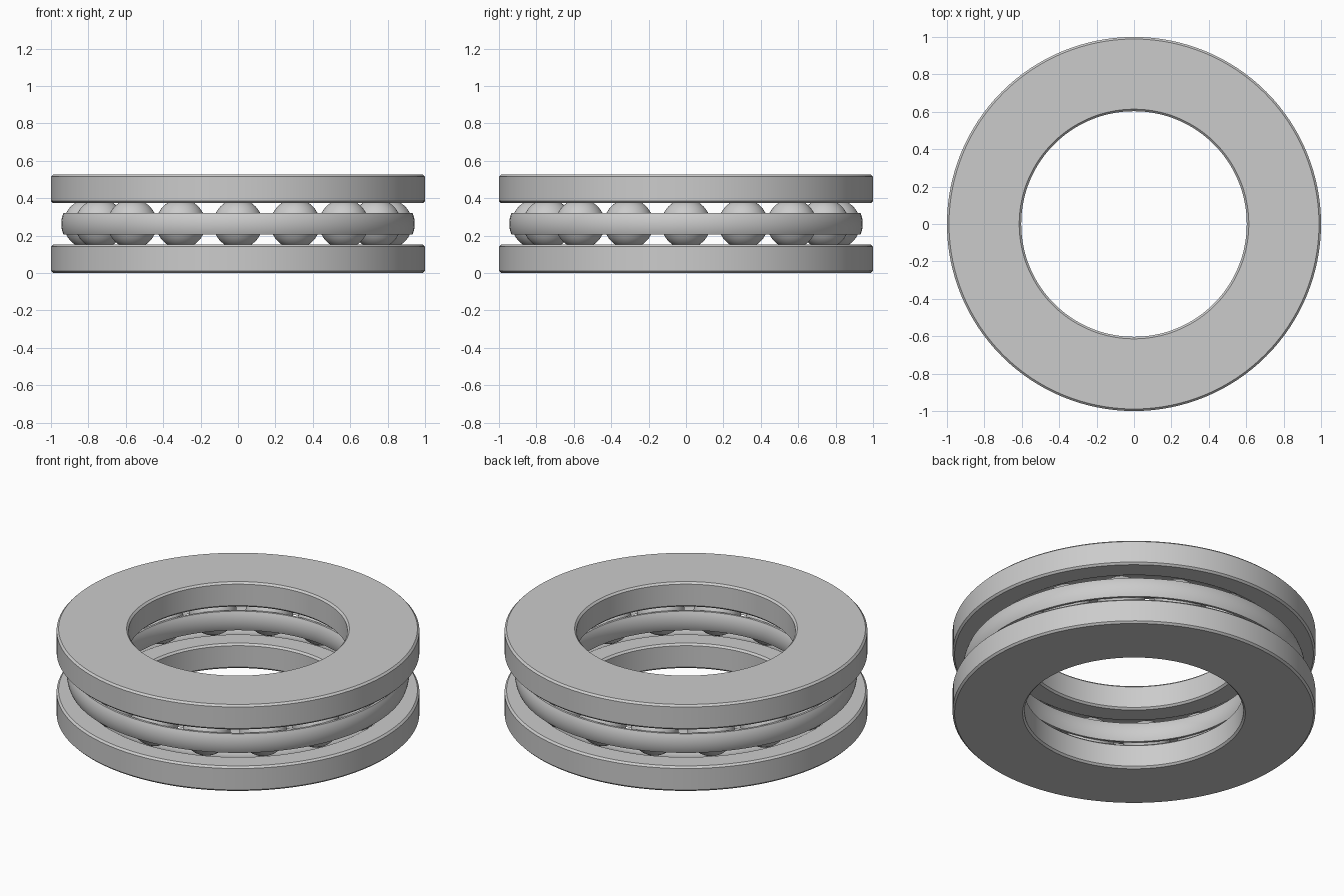
import bpy
import bmesh
from math import sin, cos, asin, pi, radians, tau, sqrt

MID = 0.263          # height of the ball centres
PITCH = 0.8          # radius of the ball circle
BALL_R = 0.132
BALLS = 16
SEGMENTS = 128

cube = bpy.data.objects.get("Cube")
if cube:
    bpy.data.objects.remove(cube, do_unlink=True)

steel = bpy.data.materials.new("steel grey")
steel.use_nodes = True
steel.diffuse_color = (0.6, 0.6, 0.6, 1)
steel.node_tree.nodes["Principled BSDF"].inputs["Base Color"].default_value = (0.6, 0.6, 0.6, 1)


def finish(name, bm):
    """Turn a bmesh into a smooth-shaded object with sharp edges kept."""
    bmesh.ops.recalc_face_normals(bm, faces=bm.faces[:])
    mesh = bpy.data.meshes.new(name)
    bm.to_mesh(mesh)
    bm.free()
    mesh.materials.append(steel)
    obj = bpy.data.objects.new(name, mesh)
    bpy.context.collection.objects.link(obj)
    bpy.ops.object.select_all(action="DESELECT")
    obj.select_set(True)
    bpy.context.view_layer.objects.active = obj
    bpy.ops.object.shade_smooth_by_angle(angle=radians(30))
    return obj


def lathe(name, profile):
    """Revolve a closed (radius, height) profile around z."""
    bm = bmesh.new()
    rings = []
    for i in range(SEGMENTS):
        a = tau * i / SEGMENTS
        rings.append([bm.verts.new((r * cos(a), r * sin(a), z)) for r, z in profile])
    n = len(profile)
    for i, ring in enumerate(rings):
        following = rings[(i + 1) % SEGMENTS]
        for j in range(n):
            k = (j + 1) % n
            bm.faces.new((ring[j], following[j], following[k], ring[k]))
    return finish(name, bm)


def arc(radius, start, end, steps):
    """Points of an arc about the ball centre in the cross-section."""
    angles = [start + (end - start) * i / steps for i in range(steps + 1)]
    return [(PITCH + radius * cos(a), MID + radius * sin(a)) for a in angles]


# Washers: chamfered rings with a shallow ball groove facing the middle
INNER, OUTER, THICK, CHAMFER = 0.603, 1.0, 0.152, 0.011
groove_r = BALL_R + 0.002
half = asin((MID - THICK) / groove_r)
groove = arc(groove_r, -half, half - pi, 10)
lower = [
    (INNER, CHAMFER), (INNER + CHAMFER, 0), (OUTER - CHAMFER, 0), (OUTER, CHAMFER),
    (OUTER, THICK - CHAMFER), (OUTER - CHAMFER, THICK), *groove,
    (INNER + CHAMFER, THICK), (INNER, THICK - CHAMFER),
]
lathe("lower_washer", lower)
lathe("upper_washer", [(r, 2 * MID - z) for r, z in lower])

# Cage: thin curved bands hugging the balls outside and inside
BAND_R, BAND_HALF = 0.145, 0.058
out_a = asin(BAND_HALF / BAND_R)
in_a = asin(BAND_HALF / (BALL_R + 0.001))
band = arc(BAND_R, -out_a, out_a, 10) + arc(BALL_R + 0.001, in_a, -in_a, 10)
lathe("cage_outer_band", band)
lathe("cage_inner_band", [(2 * PITCH - r, z) for r, z in band])

# Balls
for i in range(BALLS):
    a = tau * i / BALLS
    bm = bmesh.new()
    bmesh.ops.create_uvsphere(bm, u_segments=40, v_segments=20, radius=BALL_R)
    ball = finish(f"ball_{i + 1}", bm)
    ball.location = (PITCH * cos(a), PITCH * sin(a), MID)
